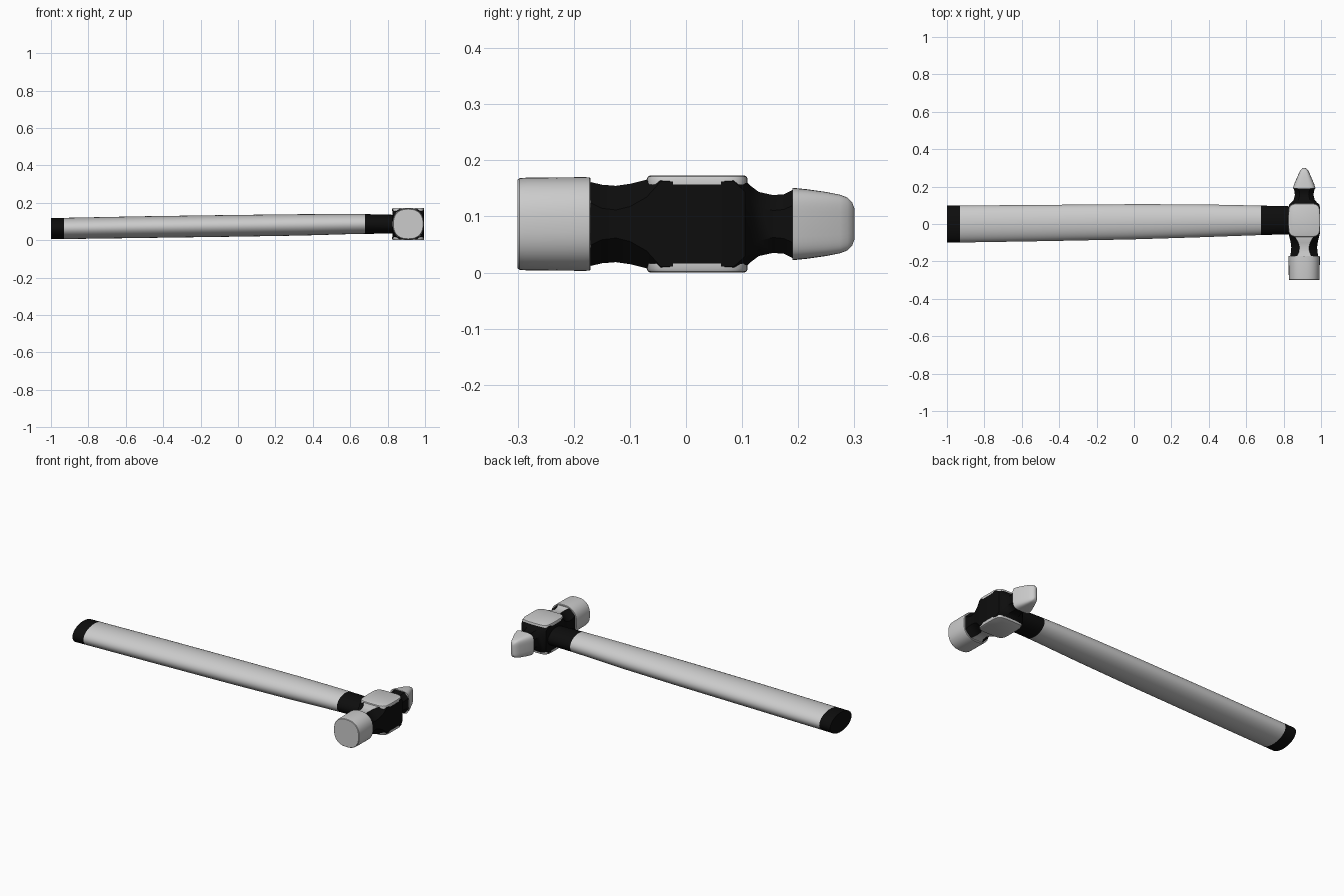
import bpy, bmesh, math
from mathutils import Vector

if "Cube" in bpy.data.objects:
    bpy.data.objects.remove(bpy.data.objects["Cube"])

HX, HZ = 0.91, 0.0875          # centre line of the hammer head

black = bpy.data.materials.new("black_paint")
black.diffuse_color = (0.004, 0.004, 0.004, 1)
black.use_nodes = True
black.node_tree.nodes["Principled BSDF"].inputs["Base Color"].default_value = black.diffuse_color
steel = bpy.data.materials.new("bare_steel")
steel.diffuse_color = (0.6, 0.6, 0.6, 1)
steel.use_nodes = True
steel.node_tree.nodes["Principled BSDF"].inputs["Base Color"].default_value = steel.diffuse_color


def loft(name, rings, mat=None, angle=35):
    """Skin a list of equal-length point rings and cap both ends."""
    bm = bmesh.new()
    loops = [[bm.verts.new(p) for p in ring] for ring in rings]
    n = len(loops[0])
    for a, b in zip(loops, loops[1:]):
        for i in range(n):
            j = (i + 1) % n
            bm.faces.new((a[i], a[j], b[j], b[i]))
    bm.faces.new(loops[0])
    bm.faces.new(loops[-1])
    bmesh.ops.recalc_face_normals(bm, faces=bm.faces)
    me = bpy.data.meshes.new(name)
    bm.to_mesh(me)
    bm.free()
    ob = bpy.data.objects.new(name, me)
    bpy.context.collection.objects.link(ob)
    if mat:
        me.materials.append(mat)
    bpy.ops.object.select_all(action='DESELECT')
    ob.select_set(True)
    bpy.context.view_layer.objects.active = ob
    bpy.ops.object.shade_smooth_by_angle(angle=math.radians(angle))
    return ob


def oval(ra, rb, power=2, n=40):
    """Superellipse outline as (a, b) pairs."""
    pts = []
    for i in range(n):
        c, s = math.cos(2 * math.pi * i / n), math.sin(2 * math.pi * i / n)
        pts.append((ra * math.copysign(abs(c) ** (2 / power), c),
                    rb * math.copysign(abs(s) ** (2 / power), s)))
    return pts


# Handle profile: x, y min, y max, z min, z max
PROFILE = [(-1.0, -0.10, 0.098, 0.006, 0.119),
           (-0.5, -0.092, 0.102, 0.013, 0.129),
           (0.0, -0.082, 0.106, 0.02, 0.136),
           (0.35, -0.071, 0.105, 0.026, 0.140),
           (0.65, -0.060, 0.099, 0.035, 0.141),
           (0.86, -0.054, 0.094, 0.036, 0.136)]


def handle_ring(x):
    for p, q in zip(PROFILE, PROFILE[1:]):
        if x <= q[0]:
            break
    t = (x - p[0]) / (q[0] - p[0])
    y0, y1, z0, z1 = (a + (b - a) * t for a, b in zip(p[1:], q[1:]))
    return [Vector((x, (y0 + y1) / 2 + a, (z0 + z1) / 2 + b))
            for a, b in oval((y1 - y0) / 2, (z1 - z0) / 2)]


# Handle: grip, painted end and painted neck
for name, x0, x1, mat in (("handle_end", -1.0, -0.93, black),
                          ("handle_grip", -0.93, 0.68, None),
                          ("handle_neck", 0.68, 0.86, black)):
    steps = 14
    loft(name, [handle_ring(x0 + (x1 - x0) * i / steps) for i in range(steps + 1)], mat)


# Head body: eight-sided section; y, half width, half height, half flat
BODY = [(-0.175, 0.076, 0.076, 0.040), (-0.15, 0.071, 0.070, 0.028),
        (-0.125, 0.069, 0.068, 0.025), (-0.10, 0.072, 0.0715, 0.031),
        (-0.07, 0.079, 0.079, 0.048), (-0.045, 0.085, 0.080, 0.076),
        (0.085, 0.085, 0.080, 0.076), (0.105, 0.080, 0.079, 0.058),
        (0.115, 0.068, 0.068, 0.042), (0.13, 0.056, 0.057, 0.030),
        (0.155, 0.050, 0.0515, 0.024), (0.175, 0.052, 0.053, 0.026),
        (0.192, 0.058, 0.062, 0.034)]


def octagon(y, w, h, f):
    quad = [(f, h), (w, f)]
    pts = [(a, b) for a, b in quad] + [(a, -b) for a, b in reversed(quad)]
    pts += [(-a, -b) for a, b in quad] + [(-a, b) for a, b in reversed(quad)]
    return [Vector((HX + a, y, HZ + b)) for a, b in pts]


body = loft("head_body", [octagon(*s) for s in BODY], black)
body.data.materials.append(steel)
# Bare strips on the top and bottom of the front neck
for f in body.data.polygons:
    if abs(f.normal.z) > 0.85 and f.center.y < -0.05:
        f.material_index = 1


def head_ring(y, w, h, power):
    return [Vector((HX + a, y, HZ + b)) for a, b in oval(w, h, power, 48)]


# Striking face
loft("striking_face",
     [head_ring(y, r, r, 2.4) for y, r in ((-0.30, 0.079), (-0.297, 0.0815),
      (-0.285, 0.0825), (-0.18, 0.0835), (-0.172, 0.083), (-0.17, 0.081))])

# Wedge-shaped peen
loft("peen",
     [head_ring(y, w, h, 4) for y, w, h in ((0.19, 0.061, 0.0645), (0.215, 0.053, 0.062),
      (0.25, 0.038, 0.057), (0.275, 0.027, 0.052), (0.288, 0.020, 0.047),
      (0.296, 0.012, 0.039), (0.30, 0.005, 0.028))])

# Ground cheek plates on top and bottom of the head
for name, side in (("top_plate", 1), ("bottom_plate", -1)):
    loft(name, [[Vector((HX + a * k, 0.02 + b * k, HZ + side * z))
                 for a, b in oval(0.0855, 0.09, 5, 48)]
                for z, k in ((0.07, 1.0), (0.080, 1.0), (0.0845, 0.975), (0.0865, 0.93))])
# Rest the lowest surface on the ground
low = min((o.matrix_world @ v.co).z for o in bpy.context.scene.objects
          for v in o.data.vertices)
for o in bpy.context.scene.objects:
    o.location.z -= low
